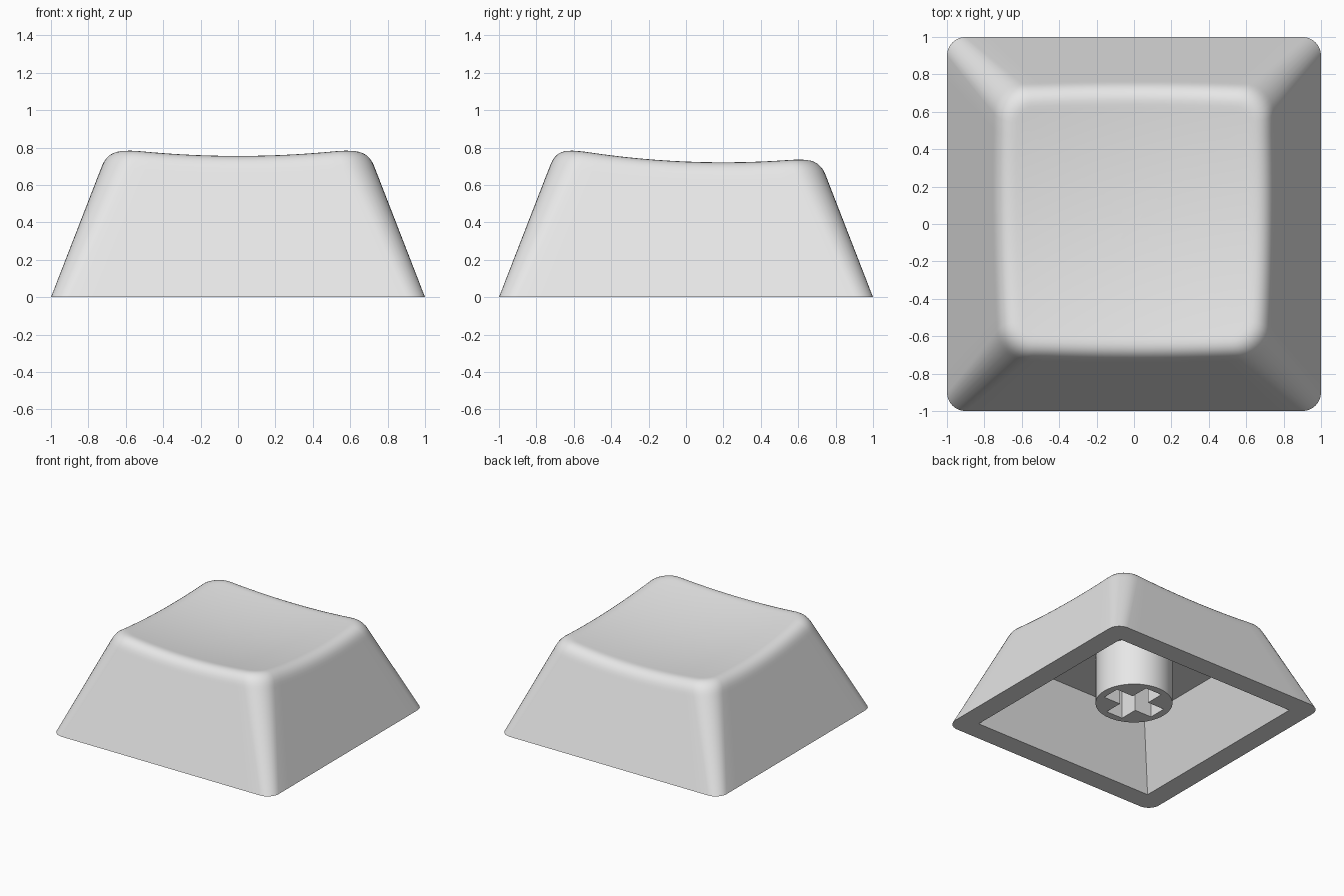
import bpy, bmesh
from math import sin, cos, pi
from mathutils import Vector

cube = bpy.data.objects.get("Cube")
if cube:
    bpy.data.objects.remove(cube, do_unlink=True)

grey = bpy.data.materials.new("light grey plastic")
grey.use_nodes = True
colour = (0.8, 0.8, 0.8, 1)
grey.diffuse_color = colour
grey.node_tree.nodes["Principled BSDF"].inputs["Base Color"].default_value = colour

SLOPE = 0.388       # inward lean of the walls
FILLET = 0.085      # size of the rounded top edge
CEILING = 0.51      # height of the hollow
ARC, SIDE = 8, 14   # segments per corner and per side


def finish(bm, name):
    bmesh.ops.recalc_face_normals(bm, faces=bm.faces)
    mesh = bpy.data.meshes.new(name)
    bm.to_mesh(mesh)
    bm.free()
    mesh.materials.append(grey)
    obj = bpy.data.objects.new(name, mesh)
    bpy.context.collection.objects.link(obj)
    bpy.ops.object.select_all(action="DESELECT")
    obj.select_set(True)
    bpy.context.view_layer.objects.active = obj
    bpy.ops.object.shade_smooth_by_angle(angle=pi / 6)


def dish(x, y):
    """Height of the scooped top."""
    return 0.68 + 0.1 * x * x + 0.109 * (y - 0.2) ** 2


def outline(z):
    """Rounded square section at height z, as (point, outward normal) pairs."""
    half, r = 1 - SLOPE * z, 0.1 + 0.09 * z
    c = half - r
    pts = []
    for q in range(4):
        turn = q * pi / 2
        ca, sa = round(cos(turn)), round(sin(turn))
        local = [(c + r * cos(a), c + r * sin(a), a)
                 for a in (pi / 2 * i / ARC for i in range(ARC + 1))]
        local += [(c - 2 * c * i / SIDE, half, pi / 2) for i in range(1, SIDE)]
        for x, y, a in local:
            pts.append((Vector((x * ca - y * sa, x * sa + y * ca, z)),
                        Vector((cos(a + turn), sin(a + turn), 0))))
    return pts


def ring(bm, points):
    return [bm.verts.new(p) for p in points]


def bridge(bm, a, b):
    n = len(a)
    for i in range(n):
        bm.faces.new((a[i], a[(i + 1) % n], b[(i + 1) % n], b[i]))


def loop_edges(bm, verts):
    return [bm.edges.get((v, w)) or bm.edges.new((v, w))
            for v, w in zip(verts, verts[1:] + verts[:1])]


# Cap shell: each column climbs the wall, rounds the edge and enters the dish
columns = []
for i, (base, normal) in enumerate(outline(0)):
    z = 0.7
    for _ in range(8):
        rim = outline(z)[i][0]
        z = dish(rim.x, rim.y)
    wall = outline(z - FILLET)[i][0]
    support = outline(z - FILLET - 0.02)[i][0]
    inner = rim - normal * FILLET
    inner.z = dish(inner.x, inner.y)
    column = [base, support]
    for k in range(8):
        t = k / 7
        column.append(wall * (1 - t) ** 2 + rim * 2 * t * (1 - t) + inner * t * t)
    for s in (0.97, 0.85, 0.7, 0.55, 0.4, 0.25, 0.12):
        column.append(Vector((inner.x * s, inner.y * s, dish(inner.x * s, inner.y * s))))
    columns.append(column)

bm = bmesh.new()
rings = [ring(bm, level) for level in zip(*columns)]
for a, b in zip(rings, rings[1:]):
    bridge(bm, a, b)
centre = bm.verts.new((0, 0, dish(0, 0)))
for v, w in zip(rings[-1], rings[-1][1:] + rings[-1][:1]):
    bm.faces.new((v, w, centre))

# Tapered hollow and the flat rim around its opening
corners = ((1, 1), (-1, 1), (-1, -1), (1, -1))
opening, roof = (ring(bm, [(x * h, y * h, z) for x, y in corners])
                 for h, z in ((0.83, 0), (0.63, CEILING)))
bridge(bm, opening, roof)
bm.faces.new(roof)
bmesh.ops.triangle_fill(bm, use_beauty=True,
                        edges=loop_edges(bm, rings[0]) + loop_edges(bm, opening))
finish(bm, "keycap_shell")

# Stem: round post with a cross-shaped socket
bm = bmesh.new()
LOW, RADIUS, LONG, THIN = 0.12, 0.29, 0.23, 0.075
circle = ring(bm, [(RADIUS * cos(2 * pi * i / 48), RADIUS * sin(2 * pi * i / 48), LOW)
                   for i in range(48)])
cross = []
for x, y in corners:
    arm = [(LONG, THIN), (THIN, THIN), (THIN, LONG)]
    if x * y < 0:
        arm.reverse()
    cross += [(x * u, y * v, LOW) for u, v in arm]
socket = ring(bm, cross)
bmesh.ops.triangle_fill(bm, use_beauty=True,
                        edges=loop_edges(bm, circle) + loop_edges(bm, socket))
result = bmesh.ops.extrude_face_region(bm, geom=bm.faces[:], use_keep_orig=True)
top = [g for g in result["geom"] if isinstance(g, bmesh.types.BMVert)]
bmesh.ops.translate(bm, verts=top, vec=(0, 0, CEILING + 0.02 - LOW))
finish(bm, "stem")
